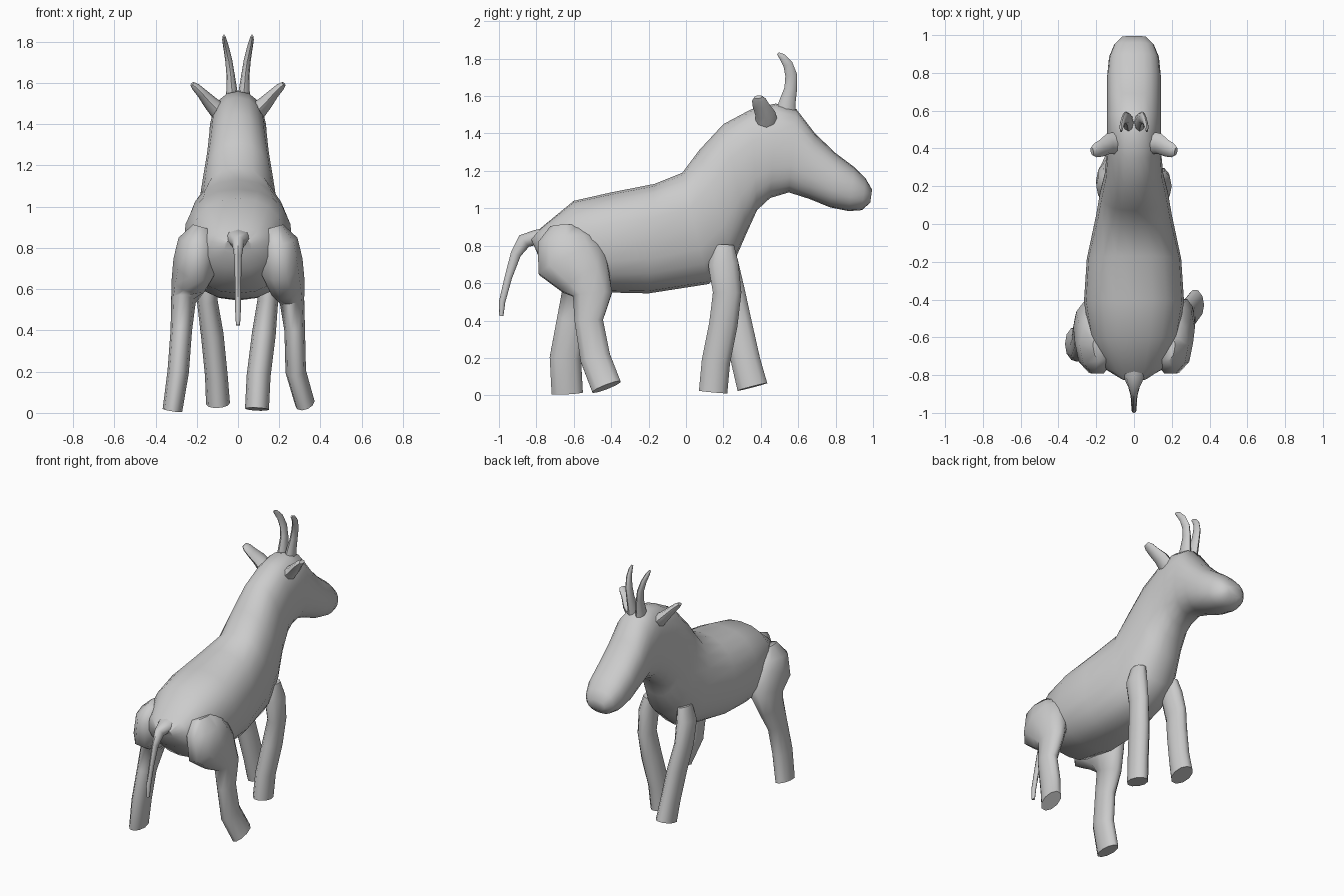
import bpy, bmesh, math
from mathutils import Vector


def loft(name, rings, angle=55):
    """Skin a list of closed rings and cap both ends."""
    bm = bmesh.new()
    vr = [[bm.verts.new(p) for p in ring] for ring in rings]
    n = len(vr[0])
    for a, b in zip(vr, vr[1:]):
        for i in range(n):
            j = (i + 1) % n
            bm.faces.new((a[i], a[j], b[j], b[i]))
    bm.faces.new(vr[0])
    bm.faces.new(vr[-1])
    bmesh.ops.recalc_face_normals(bm, faces=bm.faces)
    me = bpy.data.meshes.new(name)
    bm.to_mesh(me)
    bm.free()
    ob = bpy.data.objects.new(name, me)
    bpy.context.collection.objects.link(ob)
    bpy.ops.object.select_all(action='DESELECT')
    ob.select_set(True)
    bpy.context.view_layer.objects.active = ob
    bpy.ops.object.shade_smooth_by_angle(angle=math.radians(angle))
    return ob


def ring(c, u, v, n, e=1.0):
    """Superellipse ring around c with half axes u and v."""
    pts = []
    for i in range(n):
        a = 2 * math.pi * i / n
        s, k = math.sin(a), math.cos(a)
        pts.append(c + u * math.copysign(abs(k) ** e, k) + v * math.copysign(abs(s) ** e, s))
    return pts


def tube(name, pts, ref, n=8, side=1):
    """Tapered tube; each point is x, y, z, radius along ref, radius across."""
    P = [Vector((p[0] * side, p[1], p[2])) for p in pts]
    rings = []
    for i, p in enumerate(pts):
        t = (P[min(i + 1, len(P) - 1)] - P[max(i - 1, 0)]).normalized()
        r = Vector(ref)
        u = (r - t * r.dot(t)).normalized()
        rings.append(ring(P[i], u * p[3], t.cross(u) * p[4], n))
    return loft(name, rings)


# Torso, neck and head: top y, z, bottom y, z, half width
sections = [
    (-.83, .84, -.80, .77, .07),
    (-.77, .90, -.77, .70, .15),
    (-.60, 1.04, -.64, .58, .23),
    (-.40, 1.085, -.42, .55, .265),
    (-.17, 1.13, -.20, .545, .25),
    (-.02, 1.19, .12, .595, .20),
    (.07, 1.31, .26, .72, .18),
    (.20, 1.45, .33, .88, .155),
    (.35, 1.53, .38, .99, .145),
    (.48, 1.56, .45, 1.055, .142),
    (.59, 1.53, .55, 1.085, .142),
    (.69, 1.40, .66, 1.05, .142),
    (.80, 1.295, .77, 1.005, .142),
    (.90, 1.22, .87, .985, .132),
    (.96, 1.16, .94, .99, .105),
    (.995, 1.10, .985, 1.03, .065),
]
rings = []
for ty, tz, by, bz, w in sections:
    top, bot = Vector((0, ty, tz)), Vector((0, by, bz))
    rings.append(ring((top + bot) / 2, Vector((w, 0, 0)), (top - bot) / 2, 20, .85))
loft("body_and_head", rings)

# Hind legs share a thigh and differ in stride
thigh = [(.17, -.64, .90, .05, .09), (.19, -.64, .83, .10, .16),
         (.205, -.62, .73, .11, .195), (.235, -.54, .63, .09, .15)]
shins = {
    1: [(.262, -.50, .54, .06, .11), (.275, -.52, .40, .05, .08),
        (.28, -.485, .20, .05, .085), (.325, -.425, .045, .048, .085)],
    -1: [(.265, -.56, .54, .06, .11), (.275, -.61, .40, .052, .085),
         (.29, -.645, .20, .052, .088), (.318, -.635, .012, .048, .088)],
}
for s, name in ((1, "right_hind_leg"), (-1, "left_hind_leg")):
    tube(name, thigh + shins[s], (1, 0, 0), 10, s)

# Front legs
shoulder = [(.13, .20, .80, .04, .06), (.145, .20, .70, .055, .085)]
fore = {
    1: [(.145, .22, .55, .05, .08), (.125, .20, .38, .058, .08),
        (.10, .16, .18, .058, .08), (.092, .145, .018, .058, .08)],
    -1: [(.15, .235, .55, .05, .085), (.125, .275, .38, .055, .082),
         (.105, .32, .18, .055, .082), (.097, .355, .045, .058, .086)],
}
for s, name in ((1, "right_front_leg"), (-1, "left_front_leg")):
    tube(name, shoulder + fore[s], (1, 0, 0), 10, s)

# Tail
tube("tail", [(0, -.72, .85, .08, .05), (0, -.80, .845, .06, .04),
              (0, -.865, .825, .03, .04), (0, -.91, .755, .018, .028),
              (0, -.95, .63, .015, .02), (0, -.983, .50, .014, .017),
              (0, -.988, .425, .01, .012)], (1, 0, 0))

# Horns and ears, mirrored
for s, side in ((1, "right"), (-1, "left")):
    tube(side + "_horn", [(.028, .53, 1.48, .03, .06), (.03, .54, 1.56, .027, .045),
                          (.036, .56, 1.64, .02, .034), (.045, .563, 1.71, .017, .032),
                          (.057, .545, 1.77, .014, .026), (.066, .515, 1.81, .011, .018),
                          (.068, .492, 1.828, .006, .008)], (1, 0, 0), 8, s)
    tube(side + "_ear", [(.09, .43, 1.46, .06, .045), (.135, .425, 1.505, .055, .035),
                         (.175, .40, 1.55, .045, .025), (.205, .39, 1.58, .038, .02),
                         (.222, .385, 1.595, .022, .012)], (0, 1, 0), 8, s)
